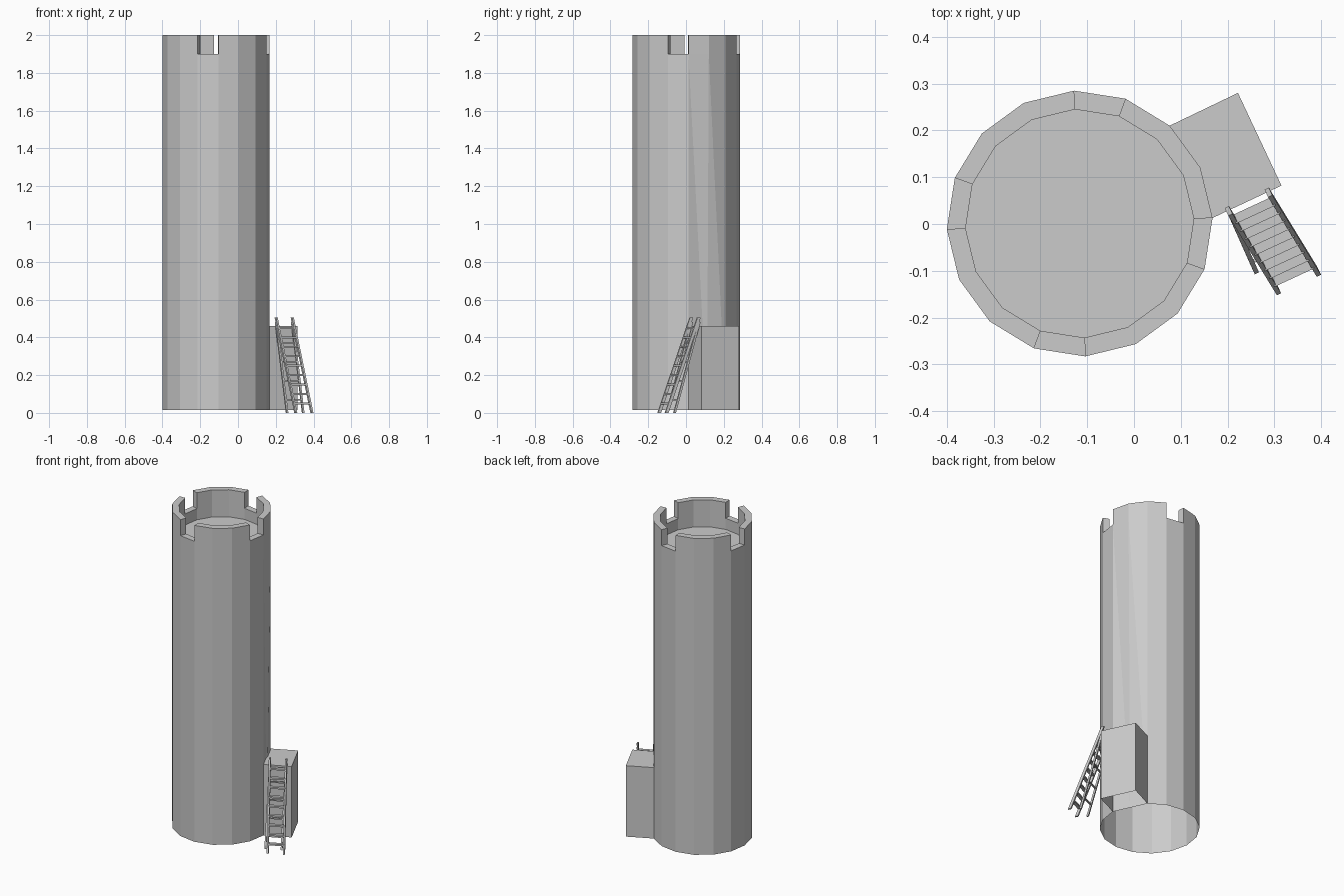
import bpy, bmesh, math
from mathutils import Vector

if "Cube" in bpy.data.objects:
    bpy.data.objects.remove(bpy.data.objects["Cube"])

CX, CY, N = -0.116, 0.001, 16
BASE, FLOOR, SILL, TOP = 0.015, 1.83, 1.9, 2.0
BOX_TOP = 0.46


def make_object(name, faces):
    """Build a mesh object from a list of faces given as point lists."""
    bm = bmesh.new()
    for pts in faces:
        bm.faces.new([bm.verts.new(p) for p in pts])
    bmesh.ops.remove_doubles(bm, verts=bm.verts, dist=1e-5)
    bmesh.ops.recalc_face_normals(bm, faces=bm.faces)
    me = bpy.data.meshes.new(name)
    bm.to_mesh(me)
    bm.free()
    ob = bpy.data.objects.new(name, me)
    bpy.context.collection.objects.link(ob)
    return ob


def ring(r, z):
    return [Vector((CX + r * math.cos(math.radians(2.4 + 22.5 * k)),
                    CY + r * math.sin(math.radians(2.4 + 22.5 * k)), z))
            for k in range(N)]


# Tower shell, open below, with four notches in the parapet
base, sill_o, top_o = (ring(0.284, z) for z in (BASE, SILL, TOP))
floor_i, sill_i, top_i = (ring(0.244, z) for z in (FLOOR, SILL, TOP))
base[1] = (base[0] + base[2]) / 2      # wall flattened where the annex joins

faces = [floor_i]
for k in range(N):
    j = (k + 1) % N
    faces += [[base[k], base[j], sill_o[k]], [base[j], sill_o[j], sill_o[k]],
              [sill_i[k], sill_i[j], floor_i[j], floor_i[k]]]
    if k % 4 == 3:      # notch: sill and both cheeks
        faces.append([sill_o[k], sill_o[j], sill_i[j], sill_i[k]])
        for m in (k, j):
            faces.append([sill_o[m], top_o[m], top_i[m], sill_i[m]])
    else:               # raised parapet
        faces += [[sill_o[k], sill_o[j], top_o[j], top_o[k]],
                  [top_o[k], top_o[j], top_i[j], top_i[k]],
                  [top_i[k], top_i[j], sill_i[j], sill_i[k]]]
make_object("tower", faces)

# Annex block, open below
foot = [base[0], Vector((0.315, 0.082, BASE)), Vector((0.222, 0.28, BASE)), base[2]]
roof = [Vector((p.x, p.y, BOX_TOP)) for p in foot]
make_object("annex", [roof] + [[foot[i], foot[i + 1], roof[i + 1], roof[i]]
                               for i in range(3)])

# Ladder axes: across the treads and away from the annex
ACROSS = Vector((0.906, 0.42, 0))
OUT = Vector((0.42, -0.906, 0))
UP = Vector((0, 0, 1))


def beam(name, a, b, u, v):
    """Prism from a to b; u and v are the half-size vectors of its section."""
    a, b = Vector(a), Vector(b)
    s = [u + v, v - u, -u - v, u - v]
    lo, hi = [a + o for o in s], [b + o for o in s]
    make_object(name, [lo, hi] + [[lo[i], lo[(i + 1) % 4], hi[(i + 1) % 4], hi[i]]
                                  for i in range(4)])


WIDTH = ACROSS * 0.094
front_top, front_foot = Vector((0.202, 0.028, 0.505)), Vector((0.306, -0.142, 0))
rear_top, rear_foot = Vector((0.202, 0.03, 0.48)), Vector((0.26, -0.1, 0))

# Front rails and rear legs
for side, off in (("left", WIDTH * 0), ("right", WIDTH)):
    beam("front_rail_" + side, front_foot + off, front_top + off,
         ACROSS * 0.005, OUT * 0.009)
    beam("rear_leg_" + side, rear_foot + off, rear_top + off,
         ACROSS * 0.005, OUT * 0.006)

# Flat treads
for i in range(9):
    p = front_foot.lerp(front_top, (0.05 + 0.05 * i) / 0.505)
    beam("tread", p, p + WIDTH, OUT * 0.01, UP * 0.005)

# Rear cross braces
for i in range(4):
    p = rear_foot.lerp(rear_top, (0.07 + 0.1 * i) / 0.48)
    beam("rear_brace", p, p + WIDTH, OUT * 0.004, UP * 0.004)
